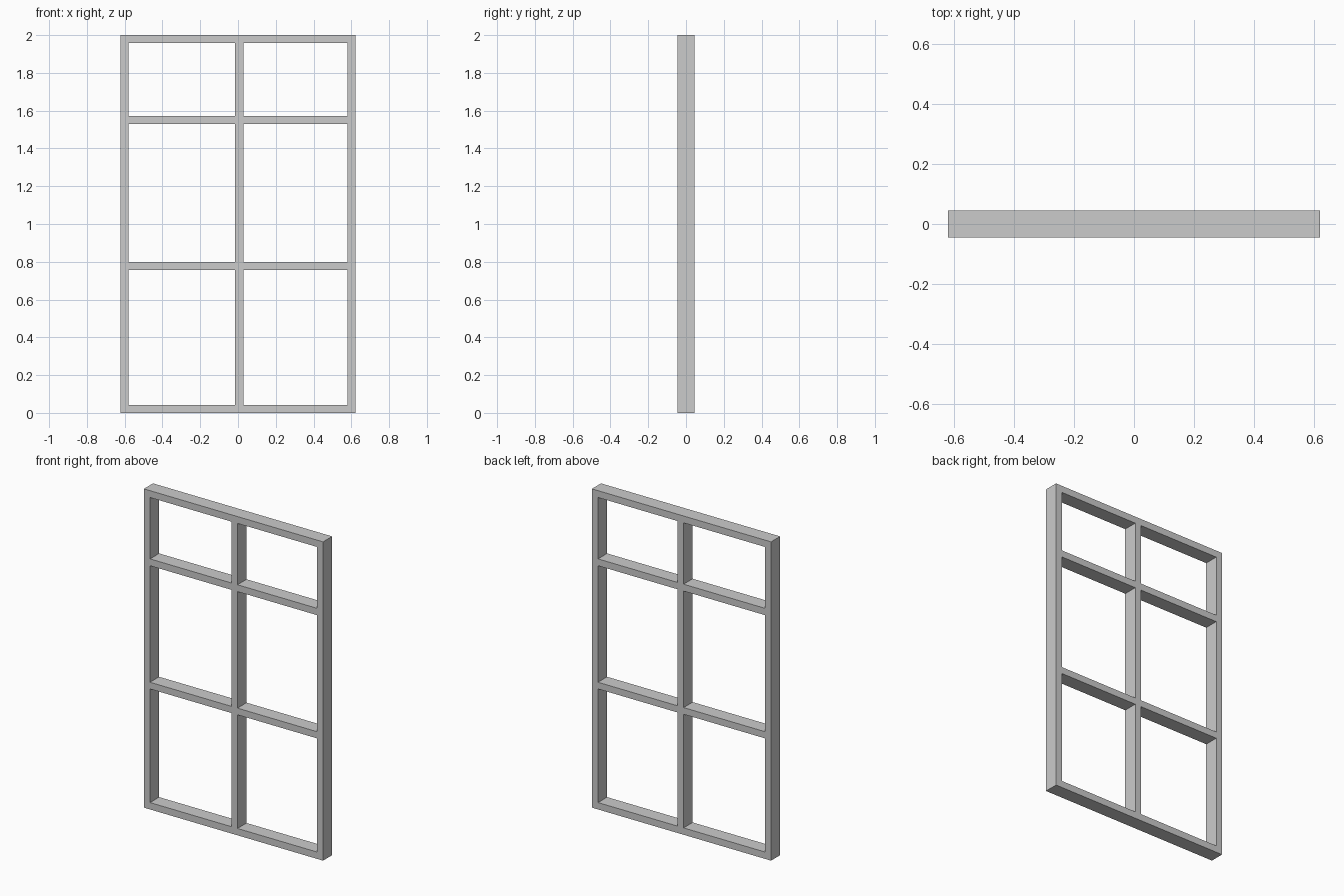
import bpy, bmesh

if "Cube" in bpy.data.objects:
    bpy.data.objects.remove(bpy.data.objects["Cube"])

DEPTH = 0.09
# Bar edges: bars lie between even/odd pairs, panes are the gaps between pairs
XS = [-0.622, -0.579, -0.015, 0.028, 0.579, 0.622]
ZS = [0.0, 0.043, 0.756, 0.798, 1.529, 1.572, 1.957, 2.0]

bm = bmesh.new()

# Front face of the lattice, leaving the six panes open
verts = [[bm.verts.new((x, -DEPTH / 2, z)) for z in ZS] for x in XS]
for i in range(len(XS) - 1):
    for j in range(len(ZS) - 1):
        if i % 2 and j % 2:
            continue  # open pane
        bm.faces.new((verts[i][j], verts[i + 1][j],
                      verts[i + 1][j + 1], verts[i][j + 1]))

# Extrude to depth, keeping the front faces as a closed solid
front = bm.faces[:]
back = bmesh.ops.extrude_face_region(bm, geom=front, use_keep_orig=True)
moved = [g for g in back["geom"] if isinstance(g, bmesh.types.BMVert)]
bmesh.ops.translate(bm, verts=moved, vec=(0, DEPTH, 0))
bmesh.ops.recalc_face_normals(bm, faces=bm.faces[:])

mesh = bpy.data.meshes.new("window_frame")
bm.to_mesh(mesh)
bm.free()
frame = bpy.data.objects.new("window_frame", mesh)
bpy.context.collection.objects.link(frame)
